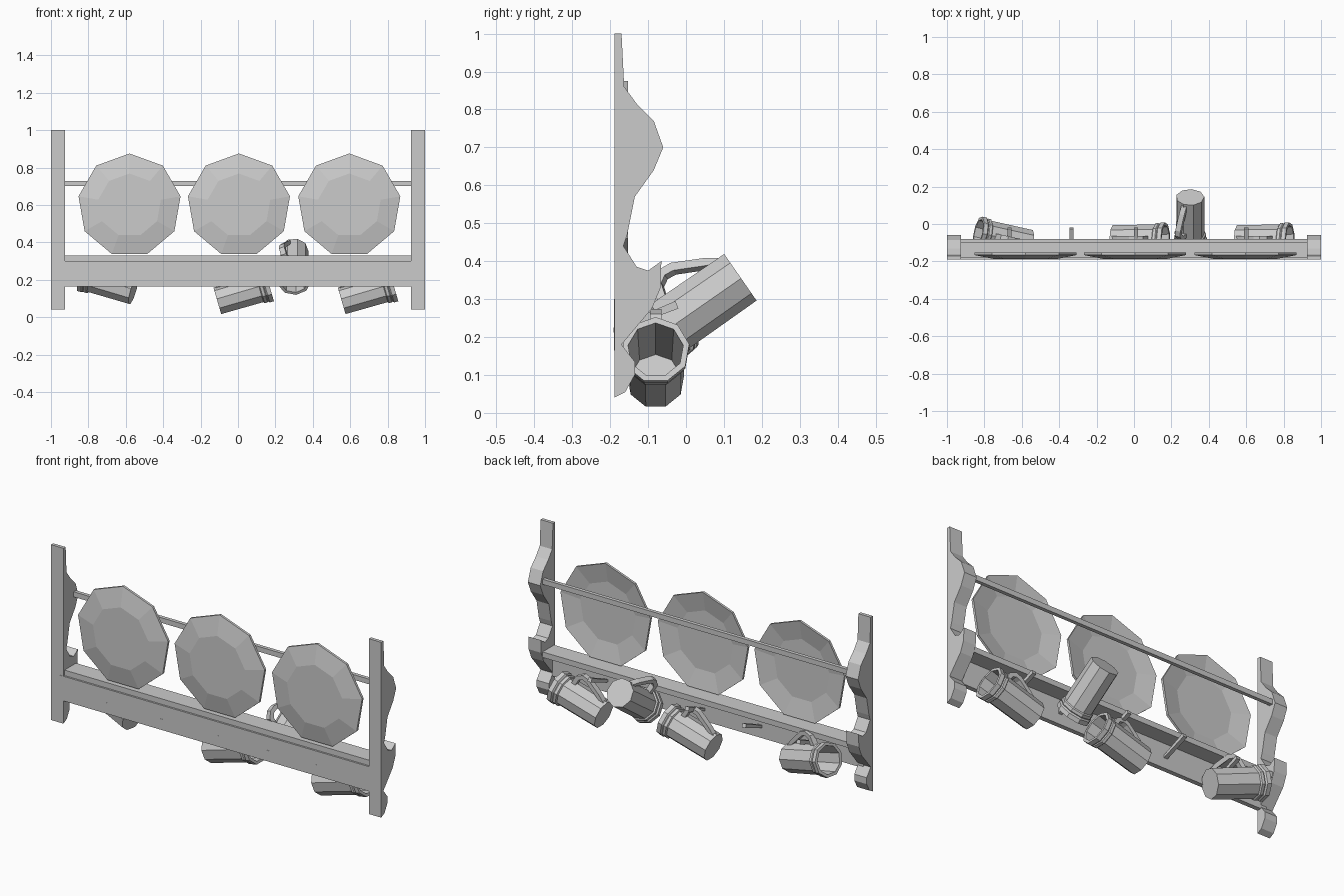
import bpy, bmesh, math
from mathutils import Matrix, Vector

if "Cube" in bpy.data.objects:
    bpy.data.objects.remove(bpy.data.objects["Cube"])

grey = bpy.data.materials.new("plain_grey")
grey.use_nodes = True
grey.diffuse_color = (0.6, 0.6, 0.6, 1)
grey.node_tree.nodes["Principled BSDF"].inputs["Base Color"].default_value = (0.6, 0.6, 0.6, 1)

SIDES = 9


def finish(name, bm, matrix=None):
    bmesh.ops.recalc_face_normals(bm, faces=bm.faces)
    mesh = bpy.data.meshes.new(name)
    bm.to_mesh(mesh)
    bm.free()
    mesh.materials.append(grey)
    obj = bpy.data.objects.new(name, mesh)
    if matrix:
        obj.matrix_world = matrix
    bpy.context.collection.objects.link(obj)
    return obj


def prism(name, points, start, end, axis, matrix=None):
    """Extrude a flat outline along one axis."""
    bm = bmesh.new()

    def place(p, t):
        return (t, p[0], p[1]) if axis == "x" else (p[0], t, p[1])

    face = bm.faces.new([bm.verts.new(place(p, start)) for p in points])
    moved = bmesh.ops.extrude_face_region(bm, geom=[face])["geom"]
    shift = Vector(place((0, 0), end - start))
    bmesh.ops.translate(bm, vec=shift, verts=[g for g in moved if isinstance(g, bmesh.types.BMVert)])
    return finish(name, bm, matrix)


def box(name, x0, x1, y0, y1, z0, z1):
    return prism(name, [(y0, z0), (y1, z0), (y1, z1), (y0, z1)], x0, x1, "x")


def lathe(name, profile, matrix):
    """Turn (radius, height) pairs into faceted rings, capped at both ends."""
    bm = bmesh.new()
    rings = []
    for r, h in profile:
        angles = [2 * math.pi * i / SIDES for i in range(SIDES)]
        rings.append([bm.verts.new((r * math.cos(a), r * math.sin(a), h)) for a in angles])
    for a, b in zip(rings, rings[1:]):
        for i in range(SIDES):
            j = (i + 1) % SIDES
            bm.faces.new((a[i], a[j], b[j], b[i]))
    bm.faces.new(rings[0])
    bm.faces.new(rings[-1])
    return finish(name, bm, matrix)


def frame(origin, axis, up):
    """Local z follows axis, local x follows up."""
    z = Vector(axis).normalized()
    x = Vector(up)
    x = (x - z * x.dot(z)).normalized()
    m = Matrix((x, z.cross(x), z)).transposed().to_4x4()
    m.translation = origin
    return m


# Scalloped side boards
board = [(-0.189, 0.04), (-0.189, 1.0), (-0.17, 1.0), (-0.163, 0.86), (-0.13, 0.815),
         (-0.085, 0.77), (-0.06, 0.70), (-0.085, 0.64), (-0.135, 0.57), (-0.155, 0.47),
         (-0.165, 0.44), (-0.13, 0.385), (-0.10, 0.375), (-0.065, 0.40), (-0.067, 0.33),
         (-0.09, 0.275), (-0.17, 0.18), (-0.135, 0.135), (-0.135, 0.10), (-0.16, 0.055)]
prism("left_side_board", board, 0.925, 1.0, "x")
prism("right_side_board", board, -1.0, -0.925, "x")

# Shelf, front board and plate rail
box("front_board", -0.96, 0.926, -0.19, -0.165, 0.165, 0.30)
box("shelf", -0.94, 0.93, -0.18, -0.08, 0.30, 0.33)
box("plate_rail", -0.94, 0.93, -0.10, -0.08, 0.70, 0.728)

# Plates bulging to the front
plate = [(0.17, 0.187), (0.277, 0.166), (0.277, 0.153), (0.17, 0.173)]
for i, x in enumerate((-0.58, 0.005, 0.595)):
    lathe(f"plate_{i + 1}", plate, frame((x, 0, 0.598), (0, -1, 0), (0, 0, 1)))

# Slanted mug pegs, set through the front board
peg = [(-0.1905, 0.212), (-0.02, 0.275), (-0.028, 0.295), (-0.1905, 0.225)]
for i, x in enumerate((-0.665, -0.335, 0.01, 0.32, 0.60)):
    prism(f"peg_{i + 1}", peg, x - 0.011, x + 0.011, "x")

# Mugs with a stepped rim and a hollow inside
cup = [(0.076, 0), (0.078, 0.235), (0.086, 0.24), (0.086, 0.255), (0.082, 0.26),
       (0.090, 0.267), (0.090, 0.29), (0.074, 0.29), (0.066, 0.02)]
handle = [(0.07, 0.01), (0.10, 0.05), (0.145, 0.13), (0.148, 0.165), (0.125, 0.20), (0.074, 0.215),
          (0.074, 0.19), (0.112, 0.18), (0.125, 0.16), (0.122, 0.135), (0.08, 0.06), (0.07, 0.04)]
mugs = [((-0.56, -0.105, 0.14), (-0.93, 0.2, 0.28), (0, 0, 1)),
        ((-0.11, -0.08, 0.085), (0.96, 0, 0.28), (0, 0, 1)),
        ((0.30, 0.143, 0.358), (0, -0.82, -0.57), (-0.45, -0.5, 0.73)),
        ((0.555, -0.08, 0.085), (0.96, 0, 0.28), (0, 0, 1))]
for i, (base, axis, up) in enumerate(mugs):
    m = frame(base, axis, up)
    lathe(f"mug_{i + 1}", cup, m)
    prism(f"mug_handle_{i + 1}", handle, -0.015, 0.015, "y", m)
